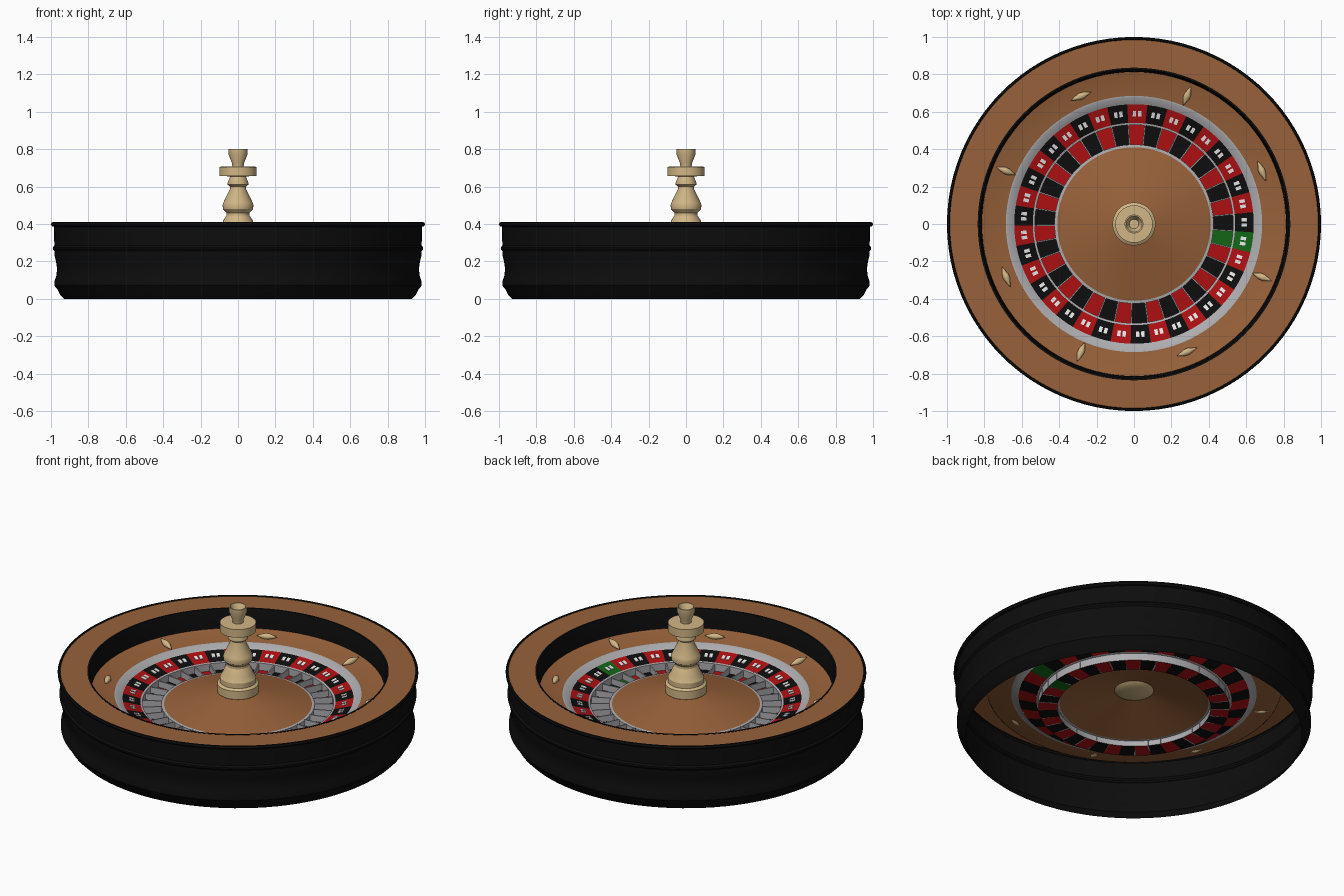
import bpy, bmesh
from math import sin, cos, pi, radians
from mathutils import Matrix, Vector

default = bpy.data.objects.get("Cube")
if default:
    bpy.data.objects.remove(default)


def material(name, rgb):
    m = bpy.data.materials.new(name)
    m.use_nodes = True
    m.diffuse_color = (*rgb, 1)
    m.node_tree.nodes["Principled BSDF"].inputs["Base Color"].default_value = (*rgb, 1)
    return m


BLACK = material("black", (0.004, 0.004, 0.004))
BROWN = material("brown wood", (0.31, 0.12, 0.042))
GREY = material("silver grey", (0.42, 0.42, 0.44))
RED = material("red", (0.42, 0.005, 0.006))
GREEN = material("green", (0.006, 0.13, 0.008))
CREAM = material("pale brass", (0.64, 0.47, 0.24))
WHITE = material("white", (0.8, 0.8, 0.8))

CELLS = 37
STEP = 2 * pi / CELLS
FIRST = radians(-8.9)          # centre of the green cell


def finish(name, bm, mats, smooth=True):
    mesh = bpy.data.meshes.new(name)
    bm.to_mesh(mesh)
    bm.free()
    for m in mats:
        mesh.materials.append(m)
    if smooth:
        mesh.polygons.foreach_set("use_smooth", [True] * len(mesh.polygons))
        mesh.set_sharp_from_angle(angle=radians(30))
    obj = bpy.data.objects.new(name, mesh)
    bpy.context.collection.objects.link(obj)
    return obj


def lathe(name, profile, mats, seg=96, start=0.0, rule=None):
    """Spin a (radius, height) profile; rule(band, sector) gives the material."""
    bm = bmesh.new()
    rings = []
    for r, z in profile:
        angles = [start + 2 * pi * s / seg for s in range(seg)]
        rings.append([bm.verts.new((r * cos(a), r * sin(a), z)) for a in angles])
    for i in range(len(rings) - 1):
        low, high = rings[i], rings[i + 1]
        for s in range(seg):
            t = (s + 1) % seg
            face = bm.faces.new((low[s], low[t], high[t], high[s]))
            face.material_index = rule(i, s) if rule else 0
    bmesh.ops.remove_doubles(bm, verts=bm.verts, dist=1e-5)
    return finish(name, bm, mats)


def slab(bm, angle, inner, outer, width, height, shift=0.0):
    """Add a radial bar whose base runs from inner to outer (radius, height)."""
    verts = []
    for r, z in (inner, outer):
        for side, lift in ((-1, 0), (1, 0), (1, height), (-1, height)):
            p = Vector((r, shift + side * width / 2, z + lift))
            verts.append(bm.verts.new(Matrix.Rotation(angle, 3, "Z") @ p))
    a, b = verts[:4], verts[4:]
    bm.faces.new(a[::-1])
    bm.faces.new(b)
    for i in range(4):
        j = (i + 1) % 4
        bm.faces.new((a[i], a[j], b[j], b[i]))


def cell_colour(band, sector):
    k = sector // 4
    return 2 if k == 0 else k % 2      # green, else black on odd and red on even


# Outer moulded shell with a rounded lip
lathe("outer_shell", [
    (0.93, 0), (0.95, 0.02), (0.965, 0.05), (0.982, 0.07), (0.982, 0.09),
    (0.972, 0.12), (0.967, 0.16), (0.973, 0.2), (0.982, 0.235), (0.982, 0.255),
    (0.99, 0.265), (0.99, 0.275), (0.982, 0.285), (0.984, 0.385), (0.995, 0.388),
    (1.0, 0.398), (0.996, 0.408), (0.988, 0.41), (0.984, 0.403)], [BLACK])

# Flat wooden rim, black inner wall and sloping wooden bowl
lathe("top_rim", [(0.986, 0.404), (0.835, 0.404)], [BROWN])
lathe("inner_wall", [(0.836, 0.406), (0.826, 0.406), (0.817, 0.36), (0.813, 0.29)], [BLACK])
lathe("ball_track", [(0.817, 0.292), (0.75, 0.274), (0.68, 0.262)], [BROWN])

# Turning wheel: silver band, number cells, pocket walls and floors
lathe("silver_band", [(0.685, 0.265), (0.675, 0.264), (0.64, 0.243)], [GREY])
cells = [BLACK, BLACK, GREEN]
ring_mats = [RED, BLACK, GREEN]
edge = FIRST - STEP / 2
lathe("number_ring", [(0.64, 0.243), (0.541, 0.217)], ring_mats,
      CELLS * 4, edge, cell_colour)
lathe("pocket_outer_wall", [(0.541, 0.217), (0.53, 0.214), (0.53, 0.17)], [GREY])
lathe("pocket_floor", [(0.53, 0.17), (0.425, 0.17)], ring_mats,
      CELLS * 4, edge, cell_colour)
lathe("pocket_inner_wall", [(0.425, 0.17), (0.425, 0.203), (0.41, 0.205)], [GREY])
lathe("centre_cone", [(0.413, 0.204), (0.25, 0.245), (0.08, 0.288)], [BROWN])

# Pocket dividers and small plain marks on the number cells
dividers, marks = bmesh.new(), bmesh.new()
for k in range(CELLS):
    a = FIRST + k * STEP
    slab(dividers, a + STEP / 2, (0.423, 0.17), (0.532, 0.17), 0.007, 0.037)
    for side in (-1, 1):
        slab(marks, a, (0.575, 0.227), (0.605, 0.235), 0.018, 0.003, side * 0.014)
finish("pocket_dividers", dividers, [GREY], smooth=False)
finish("number_marks", marks, [WHITE], smooth=False)

# Turned spindle with a hollow finial
lathe("spindle", [
    (0, 0.262), (0.07, 0.264), (0.1, 0.275), (0.115, 0.285), (0.115, 0.335),
    (0.1, 0.345), (0.1, 0.375), (0.085, 0.4), (0.078, 0.42), (0.062, 0.445),
    (0.062, 0.46), (0.08, 0.48), (0.083, 0.5), (0.078, 0.515), (0.042, 0.59),
    (0.042, 0.6), (0.056, 0.61), (0.056, 0.62), (0.042, 0.655), (0.1, 0.656),
    (0.1, 0.706), (0.03, 0.707), (0.032, 0.725), (0.05, 0.77), (0.05, 0.802),
    (0.043, 0.802), (0.025, 0.765), (0, 0.765)], [CREAM], 48)

# Eight spindle-shaped deflectors, turned alternately along and across the track
for n in range(8):
    a = radians(22.5 + 45 * n)
    stud = lathe("deflector_%d" % (n + 1), [
        (0, -0.058), (0.006, -0.045), (0.018, -0.01), (0.018, 0.01),
        (0.006, 0.045), (0, 0.058)], [CREAM], 12)
    turn = a + (pi / 2 if n % 2 == 0 else 0)
    tilt = 0 if n % 2 == 0 else -0.2
    stud.matrix_world = (Matrix.Translation((0.74 * cos(a), 0.74 * sin(a), 0.281))
                         @ Matrix.Rotation(turn, 4, "Z")
                         @ Matrix.Rotation(pi / 2 + tilt, 4, "Y"))
